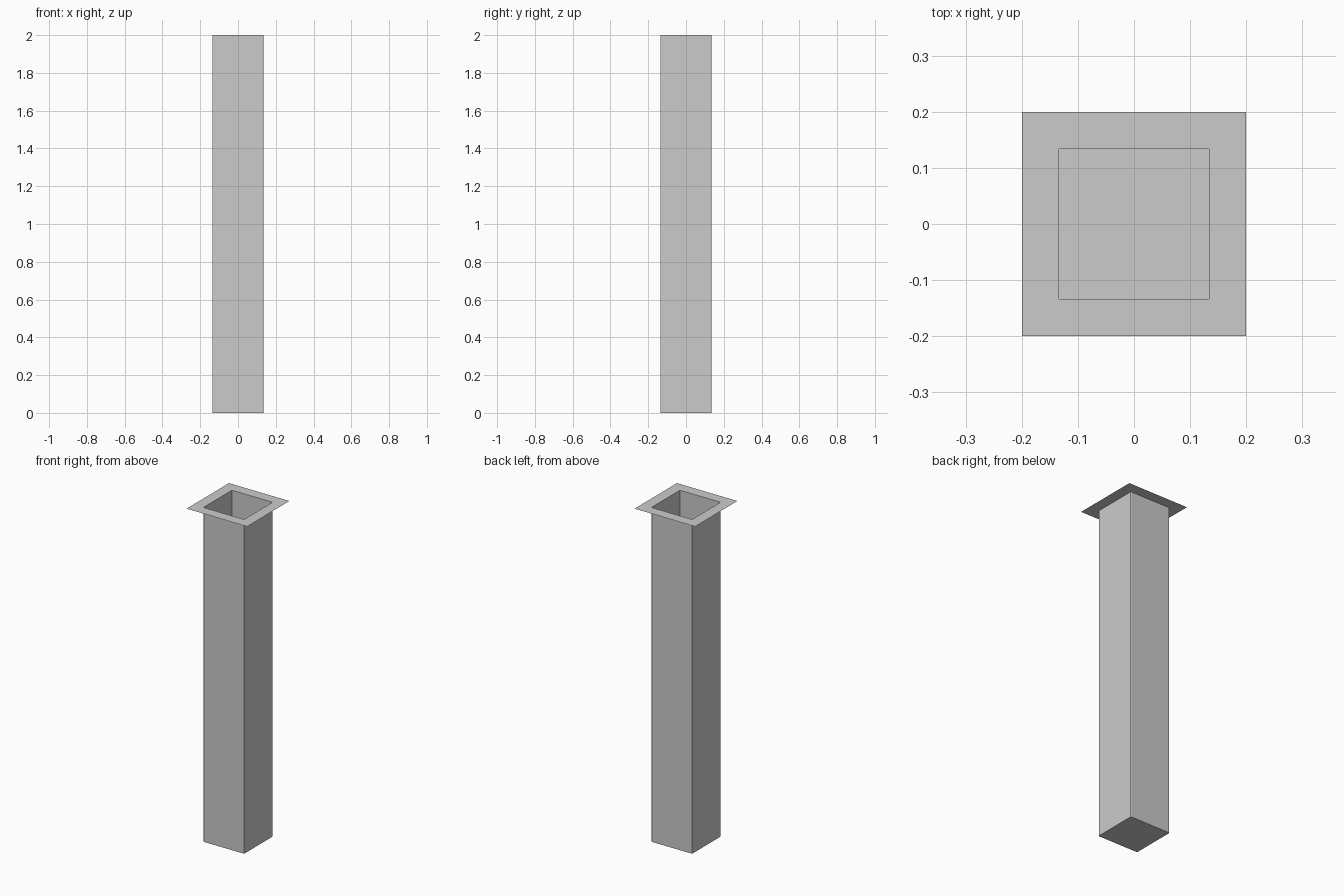
import bpy, bmesh
from math import cos, sin, pi

if "Cube" in bpy.data.objects:
    bpy.data.objects.remove(bpy.data.objects["Cube"])

HALF, FLANGE, HEIGHT, RADIUS, STEPS = 0.1345, 0.2, 2.0, 0.004, 3


def rounded_square(half, r):
    """Counter-clockwise outline of a square with tiny rounded corners."""
    pts = []
    for k, (sx, sy) in enumerate([(1, 1), (-1, 1), (-1, -1), (1, -1)]):
        for i in range(STEPS + 1):
            a = (k + i / STEPS) * pi / 2
            pts.append((sx * (half - r) + r * cos(a), sy * (half - r) + r * sin(a)))
    return pts


def add_loop(bm, pts, z):
    return [bm.verts.new((x, y, z)) for x, y in pts]


def finish(bm, name):
    mesh = bpy.data.meshes.new(name)
    bm.to_mesh(mesh)
    bm.free()
    obj = bpy.data.objects.new(name, mesh)
    bpy.context.collection.objects.link(obj)
    return obj


outline = rounded_square(HALF, RADIUS)
n = len(outline)

# Thin-walled square shaft, open at the top and closed at the bottom
bm = bmesh.new()
low = add_loop(bm, outline, 0)
high = add_loop(bm, outline, HEIGHT)
for i in range(n):
    j = (i + 1) % n
    bm.faces.new((low[i], low[j], high[j], high[i]))
bm.faces.new(low[::-1])
finish(bm, "square_shaft")

# Flat sheet flange around the opening
bm = bmesh.new()
inner = add_loop(bm, outline, HEIGHT)
outer = add_loop(bm, [(FLANGE, FLANGE), (-FLANGE, FLANGE),
                      (-FLANGE, -FLANGE), (FLANGE, -FLANGE)], HEIGHT)
for k in range(4):
    first = k * (STEPS + 1)
    for i in range(first, first + STEPS):  # corner fan
        bm.faces.new((outer[k], inner[i + 1], inner[i]))
    a, b = first + STEPS, (first + STEPS + 1) % n  # straight side
    bm.faces.new((outer[k], outer[(k + 1) % 4], inner[b], inner[a]))
bmesh.ops.recalc_face_normals(bm, faces=bm.faces)
if bm.faces[:][0].normal.z < 0:
    bmesh.ops.reverse_faces(bm, faces=bm.faces)
finish(bm, "top_flange")
